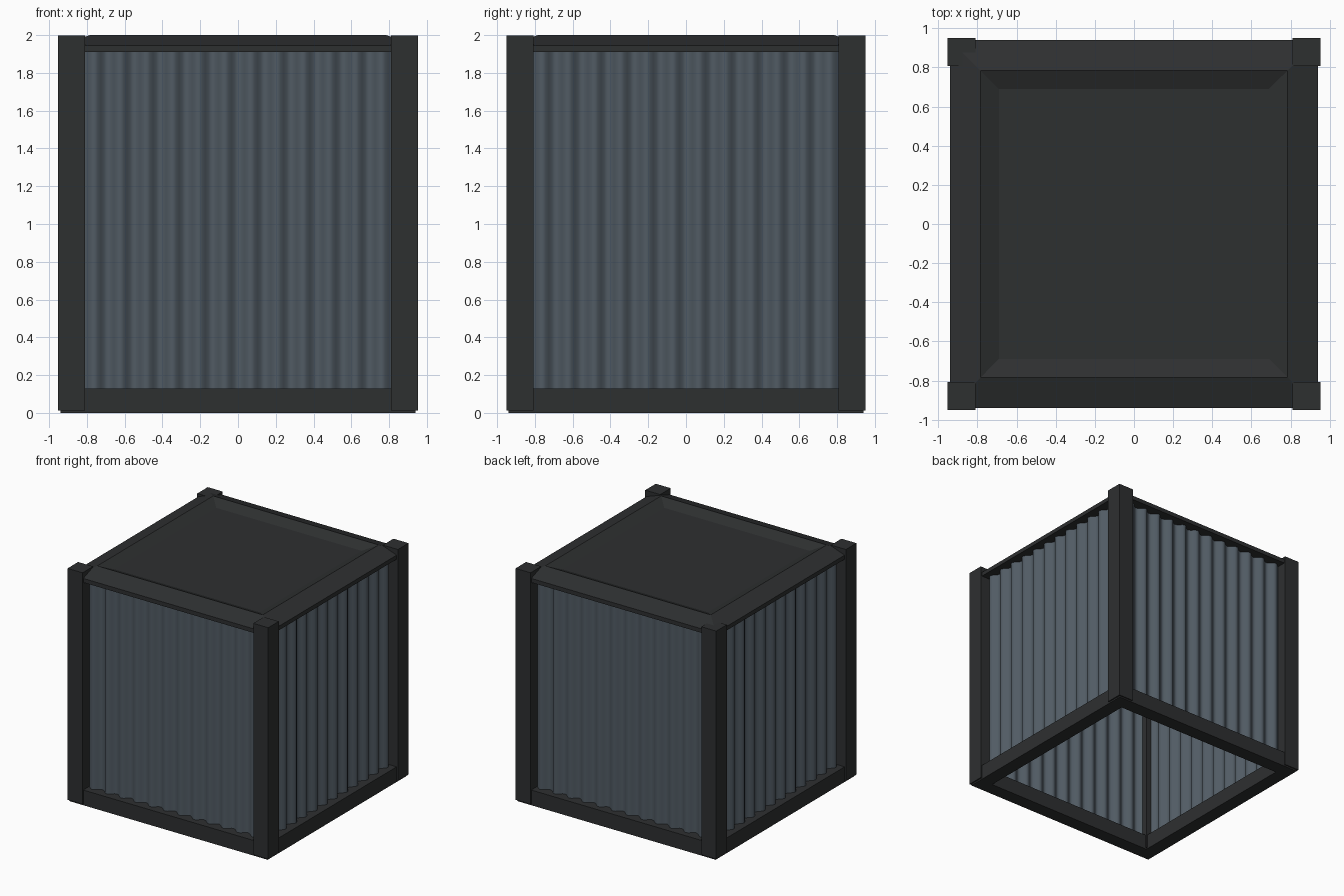
import bpy, bmesh, math
from mathutils import Matrix

if "Cube" in bpy.data.objects:
    bpy.data.objects.remove(bpy.data.objects["Cube"])


def material(name, rgb):
    m = bpy.data.materials.new(name)
    m.diffuse_color = (*rgb, 1)
    m.use_nodes = True
    m.node_tree.nodes["Principled BSDF"].inputs["Base Color"].default_value = m.diffuse_color
    return m


DARK = material("dark_frame", (0.027, 0.029, 0.030))
STEEL = material("steel_panel", (0.082, 0.105, 0.127))


def finish(name, bm, mat, recalc=True):
    if recalc:
        bmesh.ops.recalc_face_normals(bm, faces=bm.faces)
    me = bpy.data.meshes.new(name)
    bm.to_mesh(me)
    bm.free()
    me.materials.append(mat)
    ob = bpy.data.objects.new(name, me)
    bpy.context.collection.objects.link(ob)
    return ob


def box(name, lo, hi, mat):
    bm = bmesh.new()
    bmesh.ops.create_cube(bm, size=1)
    for v in bm.verts:
        v.co = [lo[i] + (v.co[i] + 0.5) * (hi[i] - lo[i]) for i in range(3)]
    return finish(name, bm, mat)


def square_loft(name, rings, mat, closed):
    """Join square rings (half width, z); closed makes a frame, else cap the ends."""
    bm = bmesh.new()
    loops = [[bm.verts.new((sx * h, sy * h, z))
              for sx, sy in ((-1, -1), (1, -1), (1, 1), (-1, 1))] for h, z in rings]
    pairs = list(zip(loops, loops[1:]))
    if closed:
        pairs.append((loops[-1], loops[0]))
    else:
        bm.faces.new(loops[0])
        bm.faces.new(loops[-1])
    for a, b in pairs:
        for i in range(4):
            j = (i + 1) % 4
            bm.faces.new((a[i], a[j], b[j], b[i]))
    return finish(name, bm, mat)


# Base frame, open in the middle
square_loft("base_frame", [(0.94, 0), (0.94, 0.13), (0.82, 0.13), (0.82, 0)], DARK, True)

# Roof lid with sloping rim and shallow recess
square_loft("roof_lid", [(0.94, 1.91), (0.94, 1.945), (0.785, 2.0), (0.69, 1.96)], DARK, False)

# Corner posts; the back left one sits a little lower
for side, sx in (("left", -1), ("right", 1)):
    for end, sy in (("front", -1), ("back", 1)):
        xs = sorted((sx * 0.81, sx * 0.952))
        ys = sorted((sy * 0.807, sy * 0.95))
        top = 1.968 if (sx, sy) == (-1, 1) else 1.997
        box(f"{end}_{side}_post", (xs[0], ys[0], 0.012), (xs[1], ys[1], top), DARK)

# Corrugated wall sheets
RIBS, STEPS, HALF = 12, 8, 0.83
for k, name in enumerate(("front", "right", "back", "left")):
    bm = bmesh.new()
    n = RIBS * STEPS
    cols = []
    for i in range(n + 1):
        x = -HALF + 2 * HALF * i / n
        y = -0.87 + 0.022 * math.cos(2 * math.pi * i / STEPS)
        cols.append([bm.verts.new((x, y, z)) for z in (0.12, 1.92)])
    for a, b in zip(cols, cols[1:]):
        f = bm.faces.new((a[0], b[0], b[1], a[1]))
        f.smooth = True
    bmesh.ops.rotate(bm, verts=bm.verts, matrix=Matrix.Rotation(k * math.pi / 2, 3, 'Z'))
    finish(f"{name}_corrugated_wall", bm, STEEL, False)
